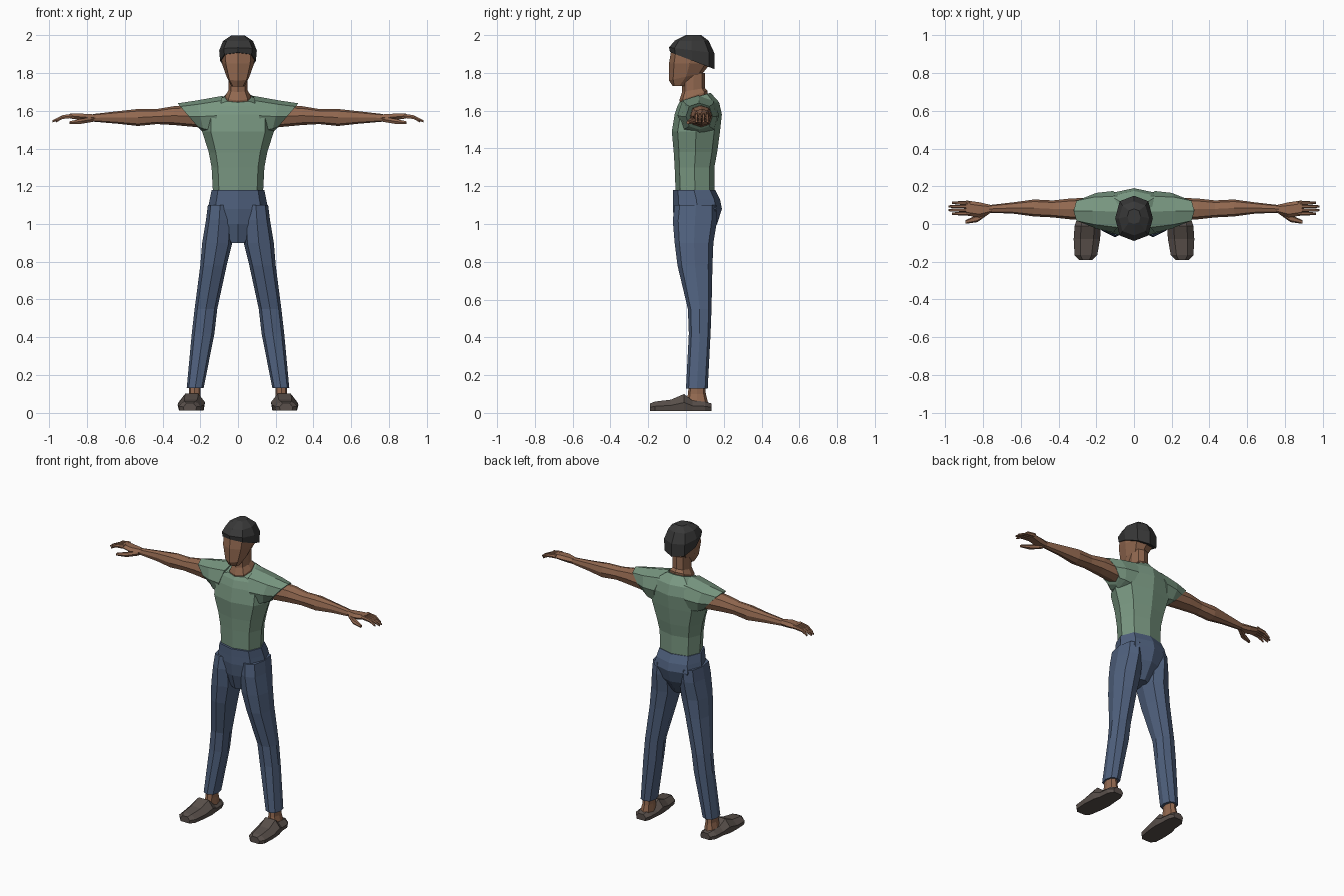
import bpy
import bmesh
import math
from mathutils import Vector

default_cube = bpy.data.objects.get("Cube")
if default_cube:
    bpy.data.objects.remove(default_cube)


def material(name, red, green, blue):
    mat = bpy.data.materials.new(name)
    mat.use_nodes = True
    color = (red, green, blue, 1)
    mat.diffuse_color = color
    mat.node_tree.nodes["Principled BSDF"].inputs["Base Color"].default_value = color
    return mat


skin = material("brown skin", red=.29, green=.14, blue=.08)
cloth = material("green cloth", red=.19, green=.31, blue=.22)
denim = material("blue denim", red=.08, green=.12, blue=.21)
hair = material("black hair", red=.04, green=.04, blue=.04)
leather = material("shoe leather", red=.1, green=.08, blue=.07)


def loft(name, mat, rings, mirrored=False):
    """Skin a closed, flat-shaded surface over a list of point rings."""
    bm = bmesh.new()
    side = -1 if mirrored else 1
    loops = [[bm.verts.new((point.x * side, point.y, point.z)) for point in ring]
             for ring in rings]
    for lower, upper in zip(loops, loops[1:]):
        for i in range(len(lower)):
            bm.faces.new((lower[i - 1], lower[i], upper[i], upper[i - 1]))
    bm.faces.new(loops[0])
    bm.faces.new(loops[-1])
    bmesh.ops.recalc_face_normals(bm, faces=bm.faces)
    mesh = bpy.data.meshes.new(name)
    bm.to_mesh(mesh)
    bm.free()
    mesh.materials.append(mat)
    bpy.context.collection.objects.link(bpy.data.objects.new(name, mesh))


def pair(name, mat, rings):
    """Build a part on the left and its mirror image on the right."""
    loft("left_" + name, mat, rings)
    loft("right_" + name, mat, rings, mirrored=True)


def soften(value):
    """Push a sine or cosine outward so that an ellipse turns boxy."""
    return math.copysign(abs(round(value, 4)) ** .8, value)


def oval(center, across, along, sides=8):
    """Boxy ellipse spanned by two half-axes."""
    angles = [math.tau * i / sides for i in range(sides)]
    return [Vector(center) + Vector(across) * soften(math.cos(angle))
            + Vector(along) * soften(math.sin(angle)) for angle in angles]


def level(z, half, front, back, x=0, tilt=0):
    """Horizontal section; tilt raises its back and lowers its front."""
    depth = (back - front) / 2
    return oval((x, front + depth, z), (half, 0, 0), (0, depth, tilt))


def upright(x, y, z, depth, height, lean=0, sides=8):
    """Section facing sideways; lean pushes its top outward."""
    return oval((x, y, z), (0, depth, 0), (lean, 0, height), sides)


def sole_section(y, half, height, x):
    """Shoe section: flat sole, upright rim and narrower top."""
    outline = [(.9, 0), (1, .5), (.5, 1)]
    outline += [(-across, up) for across, up in reversed(outline)]
    return [Vector((x + half * across, y, .01 + height * up)) for across, up in outline]


# Head, hair and neck
loft("head", skin, [
    level(z=1.73, half=.035, front=-.07, back=0),
    level(z=1.78, half=.06, front=-.09, back=.09, tilt=.02),
    level(z=1.85, half=.085, front=-.09, back=.13),
    level(z=1.91, half=.09, front=-.08, back=.13),
    level(z=1.95, half=.07, front=-.05, back=.11),
])
loft("hair", hair, [
    level(z=1.865, half=.095, front=-.085, back=.15, tilt=-.045),
    level(z=1.92, half=.1, front=-.09, back=.15, tilt=-.015),
    level(z=1.97, half=.08, front=-.06, back=.12),
    level(z=2, half=.035, front=0, back=.08),
])
loft("neck", skin, [
    level(z=1.62, half=.07, front=-.02, back=.11, tilt=.02),
    level(z=1.68, half=.068, front=-.035, back=.115, tilt=.025),
    level(z=1.71, half=.05, front=-.02, back=.1, tilt=.01),
    level(z=1.8, half=.05, front=-.02, back=.1),
])

# Shirt with slanted sleeve openings
loft("shirt_body", cloth, [
    level(z=1.17, half=.133, front=-.055, back=.15),
    level(z=1.3, half=.14, front=-.06, back=.15),
    level(z=1.38, half=.155, front=-.065, back=.165),
    level(z=1.49, half=.19, front=-.075, back=.18),
    level(z=1.58, half=.19, front=-.06, back=.19),
    level(z=1.635, half=.16, front=-.045, back=.175, tilt=.01),
    level(z=1.67, half=.08, front=-.035, back=.13, tilt=.025),
])
pair("sleeve", cloth, [
    upright(x=.11, y=.065, z=1.575, depth=.11, height=.105, lean=-.03),
    upright(x=.2, y=.07, z=1.57, depth=.095, height=.085, lean=.02),
    upright(x=.26, y=.07, z=1.57, depth=.07, height=.07, lean=.06),
])

# Arms from shoulder to wrist
pair("arm", skin, [
    upright(x=.23, y=.08, z=1.57, depth=.06, height=.06, lean=.05),
    upright(x=.34, y=.08, z=1.575, depth=.055, height=.05),
    upright(x=.43, y=.08, z=1.57, depth=.045, height=.04),
    upright(x=.53, y=.085, z=1.565, depth=.045, height=.045),
    upright(x=.64, y=.085, z=1.565, depth=.03, height=.033),
    upright(x=.77, y=.08, z=1.563, depth=.02, height=.02),
])

# Hands with four curved fingers and a thumb
pair("palm", skin, [
    upright(x=.755, y=.08, z=1.563, depth=.02, height=.02, sides=6),
    upright(x=.82, y=.075, z=1.567, depth=.04, height=.02, sides=6),
    upright(x=.89, y=.085, z=1.573, depth=.04, height=.015, sides=6),
])
for index, finger in enumerate(("index", "middle", "ring", "little")):
    y = .055 + .019 * index
    tip = .965 if finger in ("index", "little") else .985
    pair(finger + "_finger", skin, [
        upright(x=.87, y=y, z=1.575, depth=.01, height=.013, sides=6),
        upright(x=.93, y=y, z=1.567, depth=.009, height=.011, sides=6),
        upright(x=tip, y=y, z=1.544, depth=.006, height=.006, sides=6),
    ])
pair("thumb", skin, [
    upright(x=.77, y=.07, z=1.555, depth=.017, height=.015, sides=6),
    upright(x=.83, y=.03, z=1.545, depth=.02, height=.015, sides=6),
    upright(x=.895, y=.01, z=1.537, depth=.009, height=.008, sides=6),
])

# Trousers
loft("trouser_hips", denim, [
    level(z=.9, half=.045, front=-.03, back=.1),
    level(z=1, half=.12, front=-.06, back=.165),
    level(z=1.08, half=.16, front=-.07, back=.19),
    level(z=1.13, half=.15, front=-.07, back=.18),
    level(z=1.18, half=.14, front=-.07, back=.155),
])
pair("trouser_leg", denim, [
    level(z=1.1, x=.095, half=.065, front=-.06, back=.165),
    level(z=1.02, x=.1, half=.07, front=-.07, back=.165),
    level(z=.9, x=.11, half=.08, front=-.06, back=.145),
    level(z=.78, x=.13, half=.07, front=-.045, back=.14),
    level(z=.55, x=.17, half=.06, front=.01, back=.135),
    level(z=.42, x=.185, half=.06, front=.015, back=.13),
    level(z=.13, x=.227, half=.045, front=0, back=.115),
])

# Ankles and shoes
pair("ankle", skin, [
    level(z=.04, x=.235, half=.04, front=0, back=.12),
    level(z=.1, x=.23, half=.03, front=.01, back=.105),
    level(z=.15, x=.23, half=.03, front=.015, back=.1),
])
pair("shoe", leather, [
    sole_section(y=-.19, x=.255, half=.035, height=.04),
    sole_section(y=-.165, x=.255, half=.06, height=.05),
    sole_section(y=-.08, x=.25, half=.07, height=.06),
    sole_section(y=-.01, x=.245, half=.07, height=.09),
    sole_section(y=.035, x=.24, half=.06, height=.055),
    sole_section(y=.1, x=.24, half=.055, height=.05),
    sole_section(y=.135, x=.235, half=.035, height=.04),
])
